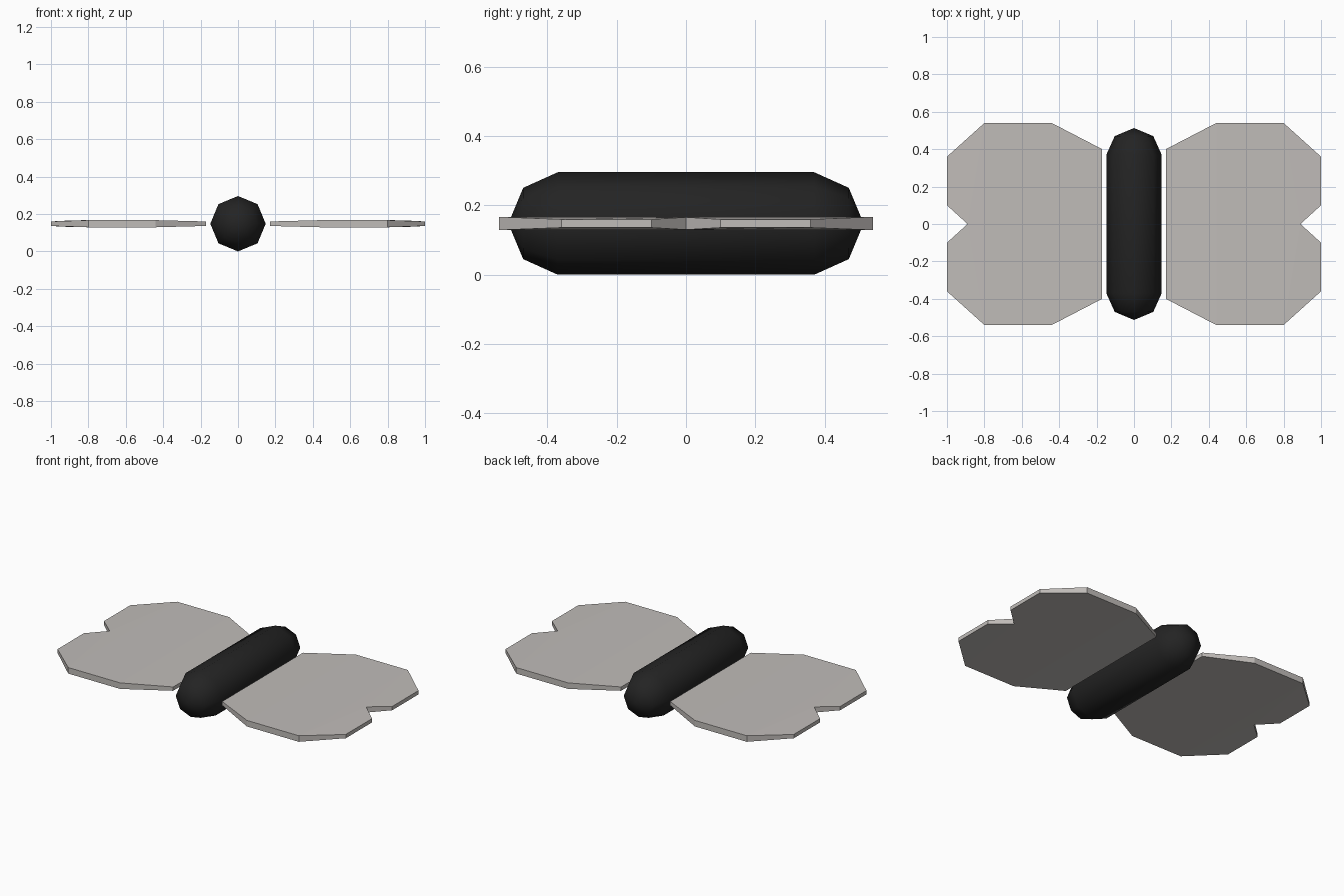
import bpy, bmesh, math

cube = bpy.data.objects.get("Cube")
if cube:
    bpy.data.objects.remove(cube, do_unlink=True)

MID_Z = 0.148


def make_material(name, rgb):
    mat = bpy.data.materials.new(name)
    mat.use_nodes = True
    mat.diffuse_color = (*rgb, 1)
    bsdf = mat.node_tree.nodes["Principled BSDF"]
    bsdf.inputs["Base Color"].default_value = (*rgb, 1)
    return mat


def make_object(name, bm, mat, smooth=False):
    bmesh.ops.recalc_face_normals(bm, faces=bm.faces)
    for face in bm.faces:
        face.smooth = smooth
    mesh = bpy.data.meshes.new(name)
    bm.to_mesh(mesh)
    bm.free()
    mesh.materials.append(mat)
    obj = bpy.data.objects.new(name, mesh)
    obj.location.z = MID_Z
    bpy.context.collection.objects.link(obj)
    return obj


black = make_material("soft black", (0.017, 0.017, 0.017))
grey = make_material("warm grey", (0.53, 0.505, 0.485))

# Body: eight-sided capsule lying along y, given as (y, radius) rings
SIDES = 8
bm = bmesh.new()
rings = []
for y, r in [(-0.47, 0.103), (-0.37, 0.148), (0.37, 0.148), (0.47, 0.103)]:
    angles = [math.tau * i / SIDES for i in range(SIDES)]
    rings.append([bm.verts.new((r * math.cos(a), y, r * math.sin(a))) for a in angles])
front_tip = bm.verts.new((0, -0.513, 0))
back_tip = bm.verts.new((0, 0.513, 0))
for i in range(SIDES):
    j = (i + 1) % SIDES
    for a, b in zip(rings, rings[1:]):
        bm.faces.new((a[i], a[j], b[j], b[i]))
    bm.faces.new((front_tip, rings[0][j], rings[0][i]))
    bm.faces.new((back_tip, rings[-1][i], rings[-1][j]))
make_object("body", bm, black, smooth=True)

# Wings: half outline as (x, y, half thickness), mirrored front to back
HALF = [(0.17, 0.40, 0.012), (0.44, 0.54, 0.019), (0.80, 0.54, 0.019),
        (1.00, 0.36, 0.012), (1.00, 0.10, 0.012)]
NOTCH = (0.89, 0.0, 0.018)
OUTLINE = HALF + [NOTCH] + [(x, -y, t) for x, y, t in reversed(HALF)]
# Panels of one wing surface: root, middle, tip centre, two tip lobes
PANELS = [(0, 1, 9, 10), (1, 2, 8, 9), (2, 5, 8), (2, 3, 4, 5), (5, 6, 7, 8)]

for name, side in (("left_wing", 1), ("right_wing", -1)):
    bm = bmesh.new()
    top = [bm.verts.new((side * x, y, t)) for x, y, t in OUTLINE]
    bottom = [bm.verts.new((side * x, y, -t)) for x, y, t in OUTLINE]
    for panel in PANELS:
        bm.faces.new([top[i] for i in panel])
        bm.faces.new([bottom[i] for i in reversed(panel)])
    for i in range(len(OUTLINE)):
        j = (i + 1) % len(OUTLINE)
        bm.faces.new((top[i], top[j], bottom[j], bottom[i]))
    make_object(name, bm, grey)
